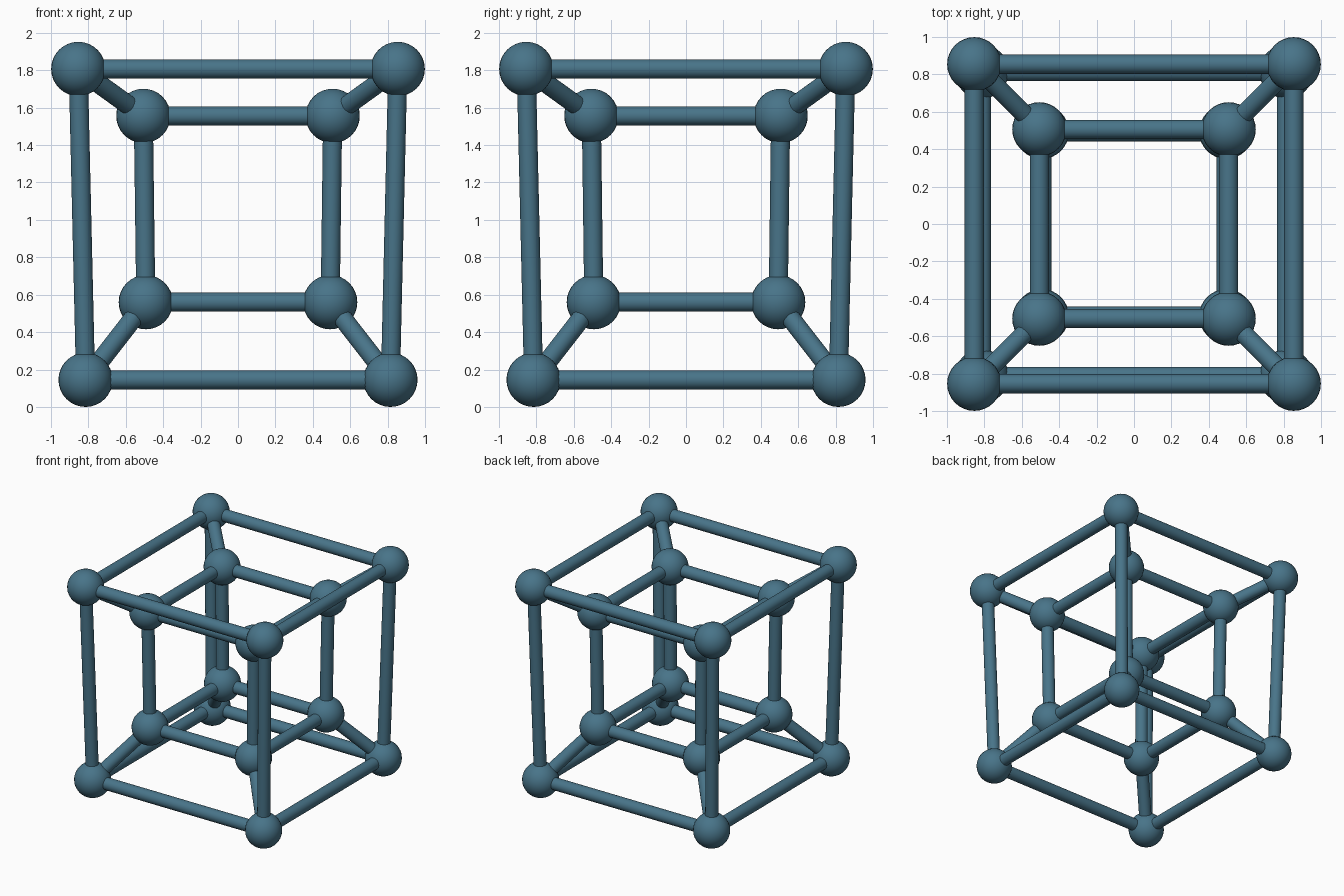
import bpy
from mathutils import Vector

if "Cube" in bpy.data.objects:
    bpy.data.objects.remove(bpy.data.objects["Cube"])

BALL_R, ROD_R = 0.145, 0.051

teal = bpy.data.materials.new("teal")
teal.diffuse_color = (0.065, 0.175, 0.25, 1)
teal.use_nodes = True
teal.node_tree.nodes["Principled BSDF"].inputs["Base Color"].default_value = teal.diffuse_color


def finish(name):
    ob = bpy.context.object
    ob.name = name
    ob.data.materials.append(teal)
    bpy.ops.object.shade_smooth_by_angle()


def ball(name, p):
    bpy.ops.mesh.primitive_uv_sphere_add(segments=32, ring_count=16, radius=BALL_R, location=p)
    finish(name)


def rod(name, a, b):
    d = b - a
    bpy.ops.mesh.primitive_cylinder_add(
        vertices=32, radius=ROD_R, depth=d.length, location=(a + b) / 2,
        rotation=d.to_track_quat('Z', 'Y').to_euler())
    finish(name)


def square(h, z):
    return [Vector((x * h, y * h, z)) for x, y in ((-1, -1), (1, -1), (1, 1), (-1, 1))]


# Corner rings of the two nested, slightly flared cubes
rings = {
    "outer_bottom": square(0.815, 0.145),
    "outer_top": square(0.854, 1.807),
    "inner_bottom": square(0.493, 0.56),
    "inner_top": square(0.506, 1.556),
}

# Corner balls and the horizontal rods of each ring
for name, pts in rings.items():
    for i in range(4):
        ball(f"{name}_ball_{i}", pts[i])
        rod(f"{name}_rod_{i}", pts[i], pts[(i + 1) % 4])

# Uprights of each cube and diagonal struts joining the cubes
links = {
    "outer_upright": ("outer_bottom", "outer_top"),
    "inner_upright": ("inner_bottom", "inner_top"),
    "bottom_strut": ("outer_bottom", "inner_bottom"),
    "top_strut": ("outer_top", "inner_top"),
}
for name, (a, b) in links.items():
    for i in range(4):
        rod(f"{name}_{i}", rings[a][i], rings[b][i])
